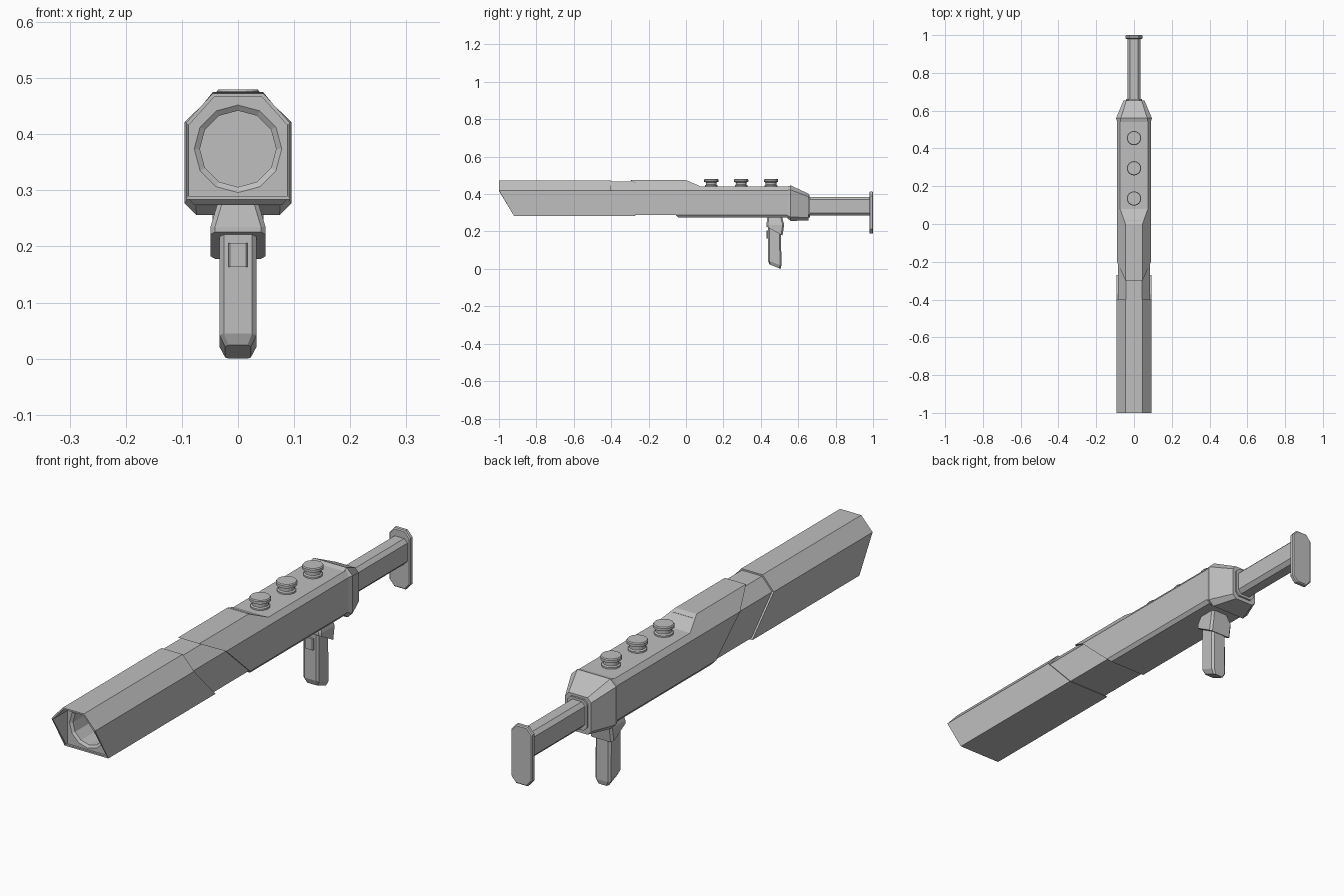
import bpy
import bmesh
import math

cube = bpy.data.objects.get("Cube")
if cube:
    bpy.data.objects.remove(cube, do_unlink=True)

GREY = (0.52, 0.52, 0.52, 1.0)
metal = bpy.data.materials.new("grey_metal")
metal.use_nodes = True
metal.diffuse_color = GREY
for node in metal.node_tree.nodes:
    if node.type == 'BSDF_PRINCIPLED':
        node.inputs["Base Color"].default_value = GREY


def finish(name, bm):
    bmesh.ops.recalc_face_normals(bm, faces=bm.faces[:])
    mesh = bpy.data.meshes.new(name)
    bm.to_mesh(mesh)
    bm.free()
    mesh.materials.append(metal)
    obj = bpy.data.objects.new(name, mesh)
    bpy.context.collection.objects.link(obj)
    return obj


def add_ring(bm, points):
    return [bm.verts.new(p) for p in points]


def bridge(bm, a, b):
    n = len(a)
    for i in range(n):
        j = (i + 1) % n
        bm.faces.new((a[i], a[j], b[j], b[i]))


def cap(bm, ring):
    # horizontal strips keep folded ends crisp
    n = len(ring)
    for i in range(n // 2 - 1):
        bm.faces.new((ring[i], ring[i + 1], ring[n - 2 - i], ring[n - 1 - i]))


def loft(name, rings):
    bm = bmesh.new()
    loops = [add_ring(bm, r) for r in rings]
    for a, b in zip(loops, loops[1:]):
        bridge(bm, a, b)
    cap(bm, loops[0])
    cap(bm, loops[-1])
    return finish(name, bm)


def section(half, y):
    """Mirror a right-hand half outline (x, z); y is one value or one per point."""
    ys = y if isinstance(y, (list, tuple)) else [y] * len(half)
    right = [(x, v, z) for (x, z), v in zip(half, ys)]
    return right + [(-x, v, z) for x, v, z in reversed(right)]


def slab(w, y0, y1, z_front, z_back, c):
    """Chamfered rectangle in plan, sloping in z from front to back."""
    half = [(w - c, y0), (w, y0 + c), (w, y1 - c), (w - c, y1)]
    pts = [(x, y, z_front + (z_back - z_front) * (y - y0) / (y1 - y0)) for x, y in half]
    return pts + [(-x, y, z) for x, y, z in reversed(pts)]


def circle_y(r, y, z, n=12):
    return [(r * math.cos(math.tau * i / n), y, z + r * math.sin(math.tau * i / n))
            for i in range(n)]


# Muzzle sleeve: angled shell with a recessed plate and round bore
outer = [(0.093, 0.284), (0.093, 0.42), (0.045, 0.473)]
inner = [(0.087, 0.29), (0.087, 0.417), (0.042, 0.467)]
slant = [-0.92, -1.0, -1.0]
bm = bmesh.new()
rear = add_ring(bm, section(outer, [-0.27, -0.4, -0.4]))
front = add_ring(bm, section(outer, slant))
lip = add_ring(bm, section(inner, slant))
plate = add_ring(bm, section(inner, -0.912))
for a, b in ((rear, front), (front, lip), (lip, plate)):
    bridge(bm, a, b)
cap(bm, rear)
bores = [add_ring(bm, circle_y(r, y, 0.374))
         for r, y in ((0.078, -0.912), (0.068, -0.905), (0.068, -0.45))]
bridge(bm, bores[0], bores[1])
bridge(bm, bores[1], bores[2])
bm.faces.new(bores[2])
edges = [bm.edges.get((ring[i - 1], ring[i]))
         for ring in (plate, bores[0]) for i in range(len(ring))]
bmesh.ops.triangle_fill(bm, use_beauty=True, use_dissolve=False, edges=edges)
finish("muzzle_sleeve", bm)

# Inner core linking sleeve and body
core = [(0.086, 0.289), (0.086, 0.418), (0.043, 0.467)]
loft("barrel_core", [section(core, [-0.3, -0.42, -0.42]), section(core, 0.02)])

# Main body with swept front edge and stepped top
high = [(0.079, 0.274), (0.09, 0.288), (0.09, 0.42), (0.045, 0.475)]
low = high[:3] + [(0.0736, 0.44)]
loft("main_body", [
    section(high, [-0.04, -0.055, -0.2, -0.3]),
    section(high, 0.0),
    section(low, 0.08),
    section(low, 0.56),
])

# Tapered rear housing
loft("rear_housing", [
    section([(0.075, 0.273), (0.089, 0.286), (0.089, 0.42), (0.072, 0.44)], 0.54),
    section([(0.074, 0.256), (0.095, 0.277), (0.095, 0.422), (0.07, 0.446)], 0.56),
    section([(0.04, 0.26), (0.055, 0.275), (0.055, 0.386), (0.04, 0.402)], 0.655),
])

# Stock: collar, rod and butt plate
rod = [(0.02, 0.285), (0.034, 0.3), (0.034, 0.37), (0.02, 0.384)]
collar = [(0.028, 0.275), (0.043, 0.29), (0.043, 0.378), (0.028, 0.393)]
butt = [(0.024, 0.188), (0.045, 0.212), (0.045, 0.39), (0.024, 0.414)]
butt_rim = [(0.022, 0.192), (0.041, 0.214), (0.041, 0.388), (0.022, 0.41)]
loft("stock_collar", [section(collar, 0.64), section(collar, 0.662)])
loft("stock_rod", [section(rod, 0.64), section(rod, 0.985)])
loft("butt_plate", [section(butt_rim, 0.98), section(butt, 0.984),
                    section(butt, 0.996), section(butt_rim, 1.0)])

# Grip, its flared mount and the trigger
loft("grip_mount", [
    slab(0.034, 0.436, 0.512, 0.285, 0.285, 0.008),
    slab(0.049, 0.43, 0.525, 0.235, 0.235, 0.008),
    slab(0.049, 0.43, 0.516, 0.226, 0.178, 0.008),
])
loft("grip", [
    slab(0.033, 0.438, 0.508, 0.23, 0.22, 0.008),
    slab(0.033, 0.438, 0.51, 0.045, 0.018, 0.008),
    slab(0.023, 0.446, 0.506, 0.024, 0.0, 0.006),
])
loft("trigger", [
    slab(0.017, 0.43, 0.45, 0.206, 0.206, 0.003),
    slab(0.017, 0.43, 0.45, 0.163, 0.163, 0.003),
])


# Three top knobs, turned from one profile
def knob(name, y, sides=16):
    profile = [(0.034, 0.43), (0.034, 0.446), (0.029, 0.45), (0.029, 0.462),
               (0.038, 0.466), (0.038, 0.476), (0.035, 0.48)]
    bm = bmesh.new()
    loops = []
    for r, z in profile:
        loops.append(add_ring(bm, [(r * math.cos(math.tau * i / sides),
                                    y + r * math.sin(math.tau * i / sides), z)
                                   for i in range(sides)]))
    for a, b in zip(loops, loops[1:]):
        bridge(bm, a, b)
    bm.faces.new(loops[0])
    bm.faces.new(loops[-1])
    return finish(name, bm)


for i, label in enumerate(("front", "middle", "rear")):
    knob(label + "_knob", 0.135 + 0.16 * i)
